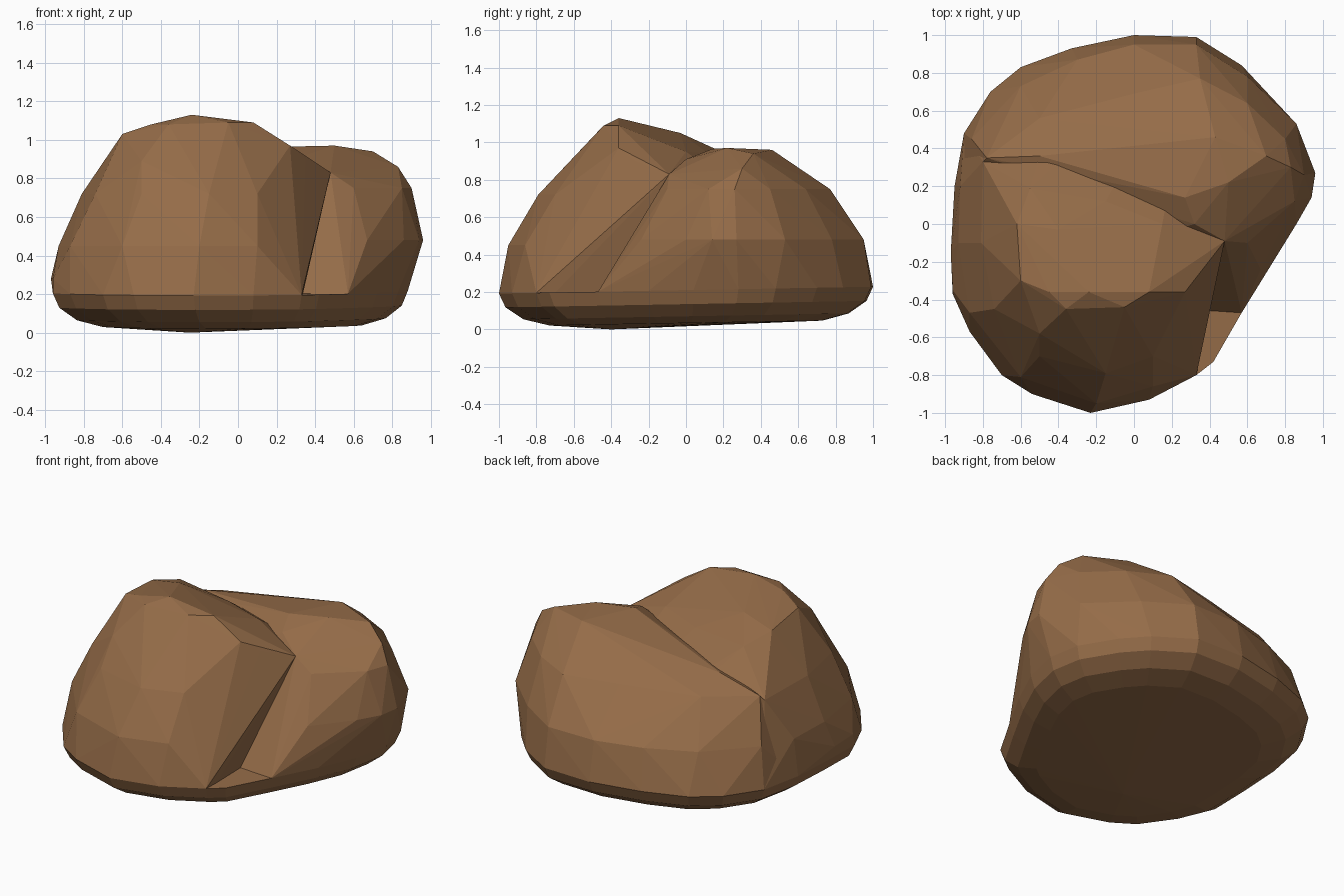
import bpy, bmesh

if "Cube" in bpy.data.objects:
    bpy.data.objects.remove(bpy.data.objects["Cube"])

# Widest outline of the foot (x, y), seen from above
FOOT = [(-.96, -.1), (-.96, -.37), (-.87, -.57), (-.7, -.8), (-.54, -.9), (-.23, -1),
        (.08, -.93), (.33, -.8), (.42, -.73), (.57, -.47), (.72, -.2), (.83, .04),
        (.88, .28), (.84, .48), (.7, .7), (.57, .84), (.33, .99), (0, 1),
        (-.33, .93), (-.6, .83), (-.76, .7), (-.9, .48), (-.95, .2)]

# Front lobe: outlines by height, then crest points
FRONT_RINGS = {
    .28: [(-.97, -.15), (-.96, -.35)],
    .45: [(-.92, .2), (-.93, -.1), (-.87, -.47), (-.6, -.81), (-.2, -.95), (.1, -.86), (.31, -.65)],
    .72: [(-.8, .33), (-.81, -.1), (-.74, -.45), (-.5, -.7), (-.15, -.79), (.1, -.7), (.24, -.52)]}
FRONT_CREST = [(-.62, 0, 1.0), (-.6, -.3, 1.03), (-.45, -.36, 1.08), (-.24, -.36, 1.13),
               (-.36, -.45, 1.08), (-.05, -.44, 1.09), (.08, -.36, 1.09), (.27, -.36, .97),
               (.15, 0, .95), (-.4, -.03, 1.05), (-.55, .19, .95), (-.15, .12, .94),
               (.35, -.27, .9), (.48, -.09, .83), (-.5, -.58, .89)]

# Back lobe, lower and wider, reaching round to the right
BACK_RINGS = {
    .48: [(-.86, .45), (-.6, .73), (-.3, .87), (0, .95), (.33, .95), (.6, .78), (.86, .53),
          (.96, .27), (.94, .14), (.86, 0), (.67, -.24)],
    .75: [(-.78, .35), (-.5, .56), (-.2, .62), (0, .69), (.35, .77), (.6, .64), (.8, .45),
          (.9, .26), (.85, .12), (.6, -.1)]}
BACK_CREST = [(.83, .3, .86), (.7, .36, .94), (.5, .22, .97), (.43, .46, .96), (.27, .14, .965),
              (.1, .45, .87), (-.5, .36, .83), (.32, .0, .91), (.48, -.09, .83)]


def lobe(name, keep, rings={}, crest=[]):
    """Convex stone: rounded underside from the kept foot points, then rings and crest."""
    pts = crest + [(x, y, z) for z, ring in rings.items() for x, y in ring]
    pts += [(-.25, -.4, 0), (-.2, .3, .2)]
    for scale, z in ((1, .21), (.965, .135), (.87, .07), (.73, .034)):
        pts += [(x * scale, y * scale, z + .018 * y * scale) for x, y in FOOT if keep(x, y)]
    bm = bmesh.new()
    for p in pts:
        bm.verts.new(p)
    res = bmesh.ops.convex_hull(bm, input=bm.verts[:])
    loose = {g for k in ("geom_interior", "geom_unused") for g in res[k]
             if isinstance(g, bmesh.types.BMVert)}
    bmesh.ops.delete(bm, geom=list(loose), context='VERTS')
    bmesh.ops.recalc_face_normals(bm, faces=bm.faces[:])
    me = bpy.data.meshes.new(name)
    bm.to_mesh(me)
    bm.free()
    ob = bpy.data.objects.new(name, me)
    bpy.context.collection.objects.link(ob)
    return ob


rock = lobe("rock", lambda x, y: True)
front = lobe("front_lobe", lambda x, y: x < .4, FRONT_RINGS, FRONT_CREST)
back = lobe("back_lobe", lambda x, y: y > -.5, BACK_RINGS, BACK_CREST)

# Fuse foot and lobes into one boulder
bpy.context.view_layer.objects.active = rock
rock.select_set(True)
for part in (back, front):
    mod = rock.modifiers.new("fuse", 'BOOLEAN')
    mod.operation = 'UNION'
    mod.solver = 'EXACT'
    mod.object = part
    bpy.ops.object.modifier_apply(modifier=mod.name)
    bpy.data.objects.remove(part)

# Clean slivers left along the joins
bm = bmesh.new()
bm.from_mesh(rock.data)
bmesh.ops.remove_doubles(bm, verts=bm.verts[:], dist=.02)
bmesh.ops.triangulate(bm, faces=[f for f in bm.faces if len(f.verts) > 4])
bmesh.ops.recalc_face_normals(bm, faces=bm.faces[:])
bm.to_mesh(rock.data)
bm.free()

brown = bpy.data.materials.new("brown_stone")
brown.diffuse_color = (.3, .15, .065, 1)
brown.use_nodes = True
brown.node_tree.nodes["Principled BSDF"].inputs["Base Color"].default_value = brown.diffuse_color
rock.data.materials.clear()
rock.data.materials.append(brown)
for p in rock.data.polygons:
    p.material_index = 0
    p.use_smooth = False
